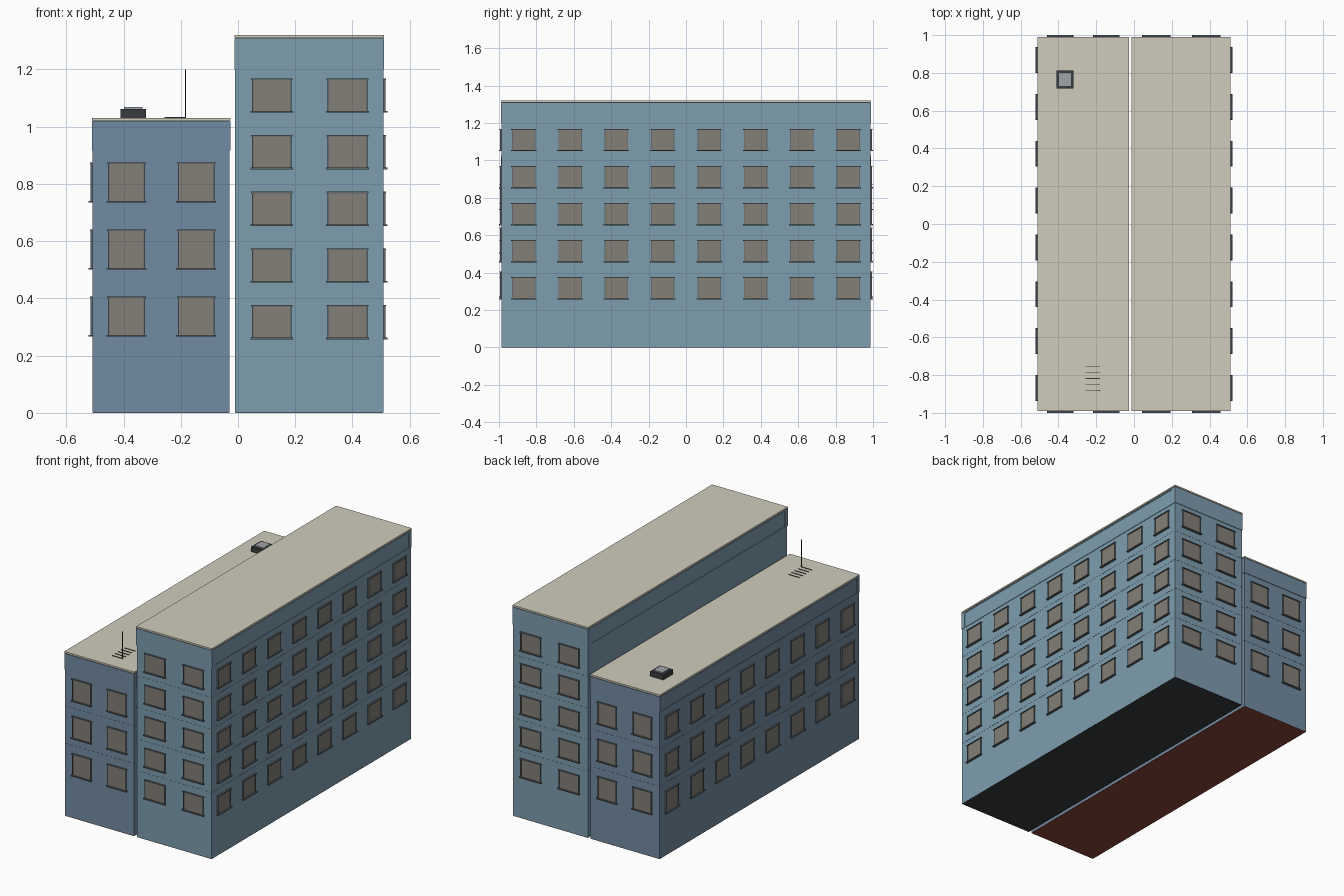
import bpy, bmesh
from mathutils import Matrix, Vector

if "Cube" in bpy.data.objects:
    bpy.data.objects.remove(bpy.data.objects["Cube"])

def material(name, rgb):
    m = bpy.data.materials.new(name)
    m.diffuse_color = (*rgb, 1)
    m.use_nodes = True
    m.node_tree.nodes["Principled BSDF"].inputs["Base Color"].default_value = m.diffuse_color
    return m

BLUE = material("blue_wall", (0.21, 0.34, 0.43))
SLATE = material("slate_wall", (0.17, 0.26, 0.36))
ROOF = material("roof_beige", (0.63, 0.60, 0.50))
GLASS = material("window_glass", (0.23, 0.21, 0.185))
TRIM = material("window_trim", (0.12, 0.14, 0.15))
DARK = material("dark_metal", (0.04, 0.045, 0.05))
PALE = material("skylight_glass", (0.35, 0.37, 0.40))
RED = material("red_base", (0.25, 0.06, 0.04))

def boxes(name, spans, mat):
    """One object made of axis-aligned boxes (x0, x1, y0, y1, z0, z1)."""
    bm = bmesh.new()
    for x0, x1, y0, y1, z0, z1 in spans:
        c = Vector((x0 + x1, y0 + y1, z0 + z1)) / 2
        s = Vector((abs(x1 - x0), abs(y1 - y0), abs(z1 - z0)))
        bmesh.ops.create_cube(bm, size=1, matrix=Matrix.Translation(c) @ Matrix.Diagonal((*s, 1)))
    me = bpy.data.meshes.new(name)
    bm.to_mesh(me)
    bm.free()
    me.materials.append(mat)
    ob = bpy.data.objects.new(name, me)
    bpy.context.collection.objects.link(ob)
    return ob

YW = 0.986                                   # front and back wall planes
SIDE_Y = [-0.868 + 0.248 * i for i in range(8)]

def wall_box(face, u, z, w, h, depth):
    """Box sitting on a wall: face = (axis, sign, plane position)."""
    axis, sign, plane = face
    n = (plane - sign * 0.004, plane + sign * depth)
    along = (u - w / 2, u + w / 2)
    up = (z - h / 2, z + h / 2)
    return (*n, *along, *up) if axis == "x" else (*along, *n, *up)

def building(name, x0, x1, top, band, wall, base, floors, size_z, cols, col_w, outer):
    # main walls, standing on a thin base plate
    boxes(name + "_walls", [(x0, x1, -YW, YW, 0.002, top - 0.012)], wall)
    boxes(name + "_base", [(x0 + 0.001, x1 - 0.001, -YW + 0.001, YW - 0.001, 0, 0.1)], base)
    # parapet: end slabs wrap the corners, rails run above and below the side panels
    e = 0.003
    para = [(x0 - e, x1 + e, s * (YW - 0.025), s * (YW + e), band, top - 0.012) for s in (-1, 1)]
    para += [(x0 - e, x1 + e, -YW - e, YW + e, z, z + 0.006) for z in (band, top - 0.02)]
    boxes(name + "_parapet", para, wall)
    # roof slab
    boxes(name + "_roof", [(x0 - e, x1 + e, -YW - e, YW + e, top - 0.009, top)], ROOF)
    boxes(name + "_roof_joint", [(x0, x1, -YW, YW, top - 0.013, top - 0.008)], DARK)
    # hairline floor courses
    gap = floors[1] - floors[0]
    boxes(name + "_floor_courses", [(x0 - .001, x1 + .001, -YW - .001, YW + .001,
          z + gap / 2 - .002, z + gap / 2 + .002) for z in floors[:-1]], wall)
    # windows on the front, the back and the outer side
    places = [(("y", s, s * YW), u, col_w) for s in (-1, 1) for u in cols]
    places += [(outer, u, 0.125) for u in SIDE_Y]
    glass, trim = [], []
    h = size_z
    for face, u, w in places:
        for z in floors:
            glass.append(wall_box(face, u, z, w - 0.006, h - 0.006, 0.005))
            for s in (-1, 1):
                trim.append(wall_box(face, u + s * (w / 2 - 0.002), z, 0.005, h, 0.008))
            trim.append(wall_box(face, u, z + h / 2 - 0.002, w + 0.008, 0.006, 0.010))
            trim.append(wall_box(face, u, z - h / 2 + 0.002, w + 0.012, 0.006, 0.014))
    boxes(name + "_window_glass", glass, GLASS)
    boxes(name + "_window_frames", trim, TRIM)

building("tall_block", -0.01, 0.508, 1.32, 1.20, BLUE, DARK,
         [0.317 + 0.198 * i for i in range(5)], 0.118, (0.118, 0.383), 0.138,
         ("x", 1, 0.508))
building("low_block", -0.508, -0.03, 1.03, 0.917, SLATE, RED,
         [0.337 + 0.234 * i for i in range(3)], 0.138, (-0.39, -0.146), 0.128,
         ("x", -1, -0.508))

# skylight on the low roof
cx, cy = -0.366, 0.765
boxes("skylight_curb", [(cx - .045, cx + .045, cy - .048, cy + .048, 1.028, 1.061)], DARK)
boxes("skylight_pane", [(cx - .032, cx + .032, cy - .034, cy + .034, 1.058, 1.068)], PALE)

# antenna mast with rods lying on the roof
boxes("antenna_mast", [(-0.186, -0.181, -0.883, -0.878, 1.028, 1.20)], DARK)
boxes("antenna_rods", [(-0.257, -0.181, y - .0015, y + .0015, 1.029, 1.033)
                       for y in [-0.88 + 0.031 * i for i in range(5)]], DARK)
